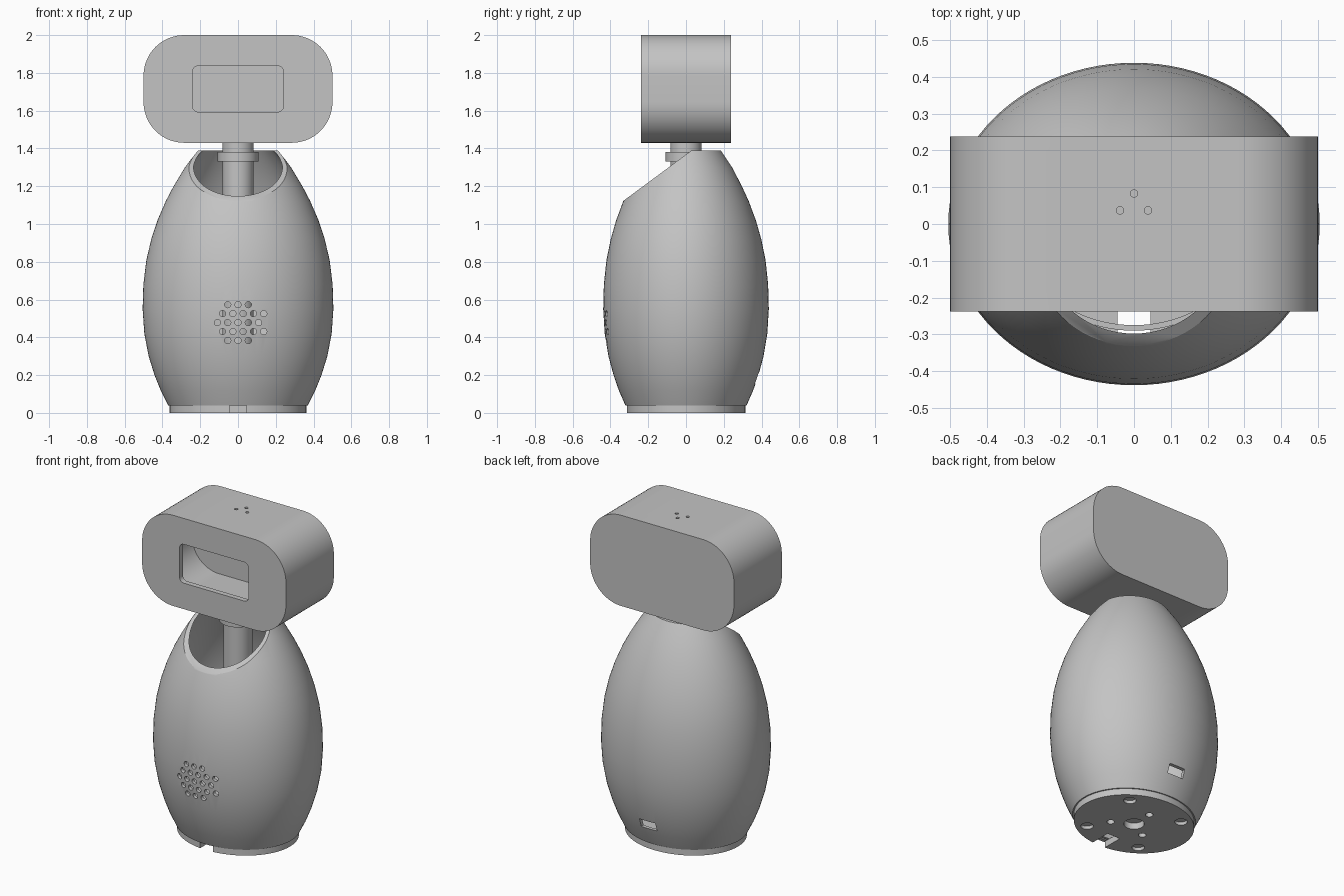
import bpy
import bmesh
from math import sin, cos, pi, radians
from mathutils import Vector, Matrix

if "Cube" in bpy.data.objects:
    bpy.data.objects.remove(bpy.data.objects["Cube"], do_unlink=True)

# One plain grey plastic for everything
grey = bpy.data.materials.new("grey_plastic")
grey.use_nodes = True
COLOUR = (0.55, 0.55, 0.55, 1)
grey.diffuse_color = COLOUR
grey.node_tree.nodes["Principled BSDF"].inputs["Base Color"].default_value = COLOUR


def ellipse(rx, ry, z, n=96, x=0, y=0):
    return [Vector((x + rx * cos(2 * pi * i / n), y + ry * sin(2 * pi * i / n), z))
            for i in range(n)]


def rounded(w, h, r, y, cz, steps=16):
    """Rounded rectangle in the xz plane, given half sizes."""
    pts = []
    for k, (sx, sz) in enumerate([(1, 1), (-1, 1), (-1, -1), (1, -1)]):
        for i in range(steps + 1):
            a = (k + i / steps) * pi / 2
            pts.append(Vector((sx * (w - r) + r * cos(a), y, cz + sz * (h - r) + r * sin(a))))
    return pts


def loft(bm, rings, closed=False):
    """Skin a list of equal outlines; closed joins the last to the first."""
    loops = [[bm.verts.new(p) for p in ring] for ring in rings]
    n = len(loops[0])
    pairs = list(zip(loops, loops[1:]))
    if closed:
        pairs.append((loops[-1], loops[0]))
    else:
        bm.faces.new(loops[0])
        bm.faces.new(loops[-1])
    for a, b in pairs:
        for i in range(n):
            j = (i + 1) % n
            bm.faces.new((a[i], a[j], b[j], b[i]))


def make(name, *solids, closed=False, turn=None):
    """Object from one or more lofted solids."""
    bm = bmesh.new()
    for rings in solids:
        loft(bm, rings, closed)
    if turn:
        bmesh.ops.transform(bm, matrix=turn, verts=bm.verts)
    bmesh.ops.recalc_face_normals(bm, faces=bm.faces)
    mesh = bpy.data.meshes.new(name)
    bm.to_mesh(mesh)
    bm.free()
    mesh.materials.append(grey)
    obj = bpy.data.objects.new(name, mesh)
    bpy.context.collection.objects.link(obj)
    return obj


def cylinder(x, y, r, z0, z1, n=24):
    return [ellipse(r, r, z0, n, x, y), ellipse(r, r, z1, n, x, y)]


def prism(outline, x):
    """yz outline extruded from -x to x."""
    return [[Vector((s, y, z)) for y, z in outline] for s in (-x, x)]


def box(x, y0, y1, z0, z1):
    return prism([(y0, z0), (y1, z0), (y1, z1), (y0, z1)], x)


def select(obj):
    bpy.ops.object.select_all(action='DESELECT')
    obj.select_set(True)
    bpy.context.view_layer.objects.active = obj


def cut(obj, *cutters):
    for c in cutters:
        c.hide_render = True
        select(obj)
        mod = obj.modifiers.new("cut", 'BOOLEAN')
        mod.operation = 'DIFFERENCE'
        mod.solver = 'EXACT'
        mod.object = c
        bpy.ops.object.modifier_apply(modifier=mod.name)
        bpy.data.objects.remove(c, do_unlink=True)


def smooth(obj):
    select(obj)
    bpy.ops.object.shade_smooth_by_angle(angle=radians(30))


# Hollow egg-shaped body with an oval cross-section
RATIO, WALL = 0.868, 0.022
profile = [(.37, .04), (.41, .12), (.442, .2), (.473, .3), (.496, .42), (.505, .55),
           (.501, .68), (.485, .81), (.459, .92), (.426, 1.02), (.383, 1.12),
           (.341, 1.2), (.281, 1.3), (.212, 1.39), (.16, 1.45)]
outer = [ellipse(r, r * RATIO, z) for r, z in profile]
inner = [ellipse(r - WALL, r * RATIO - WALL, z) for r, z in reversed(profile)]
body = make("body_shell", outer + inner, closed=True)

# Slanted front opening and level top
slant = make("slant_cutter", prism(
    [(-.6, .924), (.03, 1.39), (.6, 1.39), (.6, 1.7), (-.6, 1.7)], .8))

# Speaker grille holes through the front wall
STEP, PITCH_Z, MID_Z = .0545, .0475, .478
grille = []
for row, (first, count) in zip(range(-2, 3), [(-1, 3), (-1.5, 5), (-2, 5), (-1.5, 5), (-1, 3)]):
    for i in range(count):
        grille.append(cylinder((first + i) * STEP, MID_Z + row * PITCH_Z, .0165, .3, .6, 20))
speaker = make("speaker_cutter", *grille, turn=Matrix.Rotation(radians(90), 4, 'X'))

# Power socket opening at the back
socket = make("socket_cutter", box(.055, .25, .6, .155, .21))
cut(body, slant, speaker, socket)
smooth(body)

# Oval base plate with cable notch, screw recesses and centre hole
base = make("base_plate", [ellipse(.362, .314, 0), ellipse(.362, .314, .04)])
feet = [cylinder(sx * .19, sy * .19, .036, -.02, .02) for sx in (-1, 1) for sy in (-1, 1)]
screws = [cylinder(.135 * cos(a), .135 * sin(a), .022, -.02, .025)
          for a in (radians(90 + 120 * k) for k in range(3))]
cut(base,
    make("notch_cutter", box(.045, -.4, -.18, -.02, .06)),
    make("recess_cutter", *feet, *screws, cylinder(0, 0, .058, -.02, .06, 40)))
smooth(base)

# Locating lip inside the body
lip = make("base_lip", [ellipse(.335, .29, .04), ellipse(.335, .29, .07),
                        ellipse(.32, .275, .07), ellipse(.32, .275, .04)], closed=True)
smooth(lip)

# Neck post and collar
smooth(make("neck_post", cylinder(0, 0, .083, .04, 1.445, 48)))
smooth(make("neck_collar", cylinder(0, 0, .108, 1.33, 1.382, 48)))

# Hollow rounded head with a display window and microphone holes
HEAD_Z = 1.715
head = make("head_shell", [rounded(.5, .285, .215, y, HEAD_Z) for y in (-.238, .238)])
cavity = make("cavity_cutter", [rounded(.47, .255, .185, y, HEAD_Z) for y in (-.205, .215)])
window = make("window_cutter", [rounded(.24, .122, .03, y, HEAD_Z, 8) for y in (-.3, -.1)])
mics = make("microphone_cutter", *[cylinder(x, y, .01, 1.9, 2.1, 20)
                                   for x, y in [(0, .083), (-.038, .037), (.038, .037)]])
cut(head, cavity, window, mics)
smooth(head)
